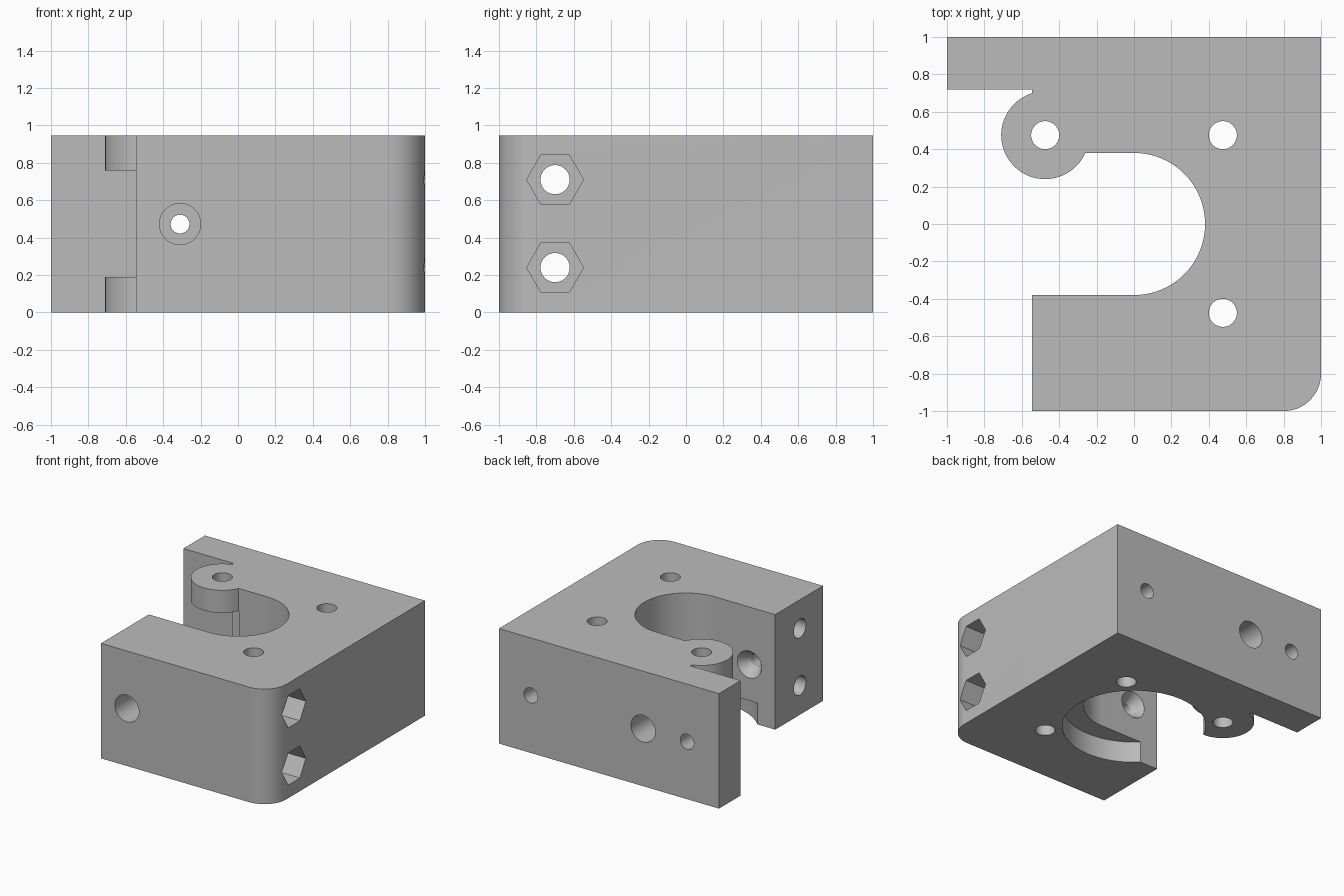
import bpy, bmesh
from math import radians, cos, sin, pi, asin, degrees
from mathutils import Matrix, Vector

cube = bpy.data.objects.get("Cube")
if cube:
    bpy.data.objects.remove(cube, do_unlink=True)

HEIGHT = 0.945
MID = HEIGHT / 2
SCREW = 0.475        # screw hole offset from the centre
SLOT = 0.38          # half width of the slot
EAR = 0.235          # radius of the hinge ear
END = -0.545         # left end of the main block

grey = bpy.data.materials.new("light_grey_plastic")
grey.use_nodes = True
COLOUR = (0.5, 0.5, 0.5, 1)
grey.diffuse_color = COLOUR
grey.node_tree.nodes["Principled BSDF"].inputs["Base Color"].default_value = COLOUR


def arc(cx, cy, r, start, stop, steps):
    angles = [radians(start + (stop - start) * i / steps) for i in range(steps + 1)]
    return [(cx + r * cos(a), cy + r * sin(a)) for a in angles]


def make_object(name, bm):
    bmesh.ops.recalc_face_normals(bm, faces=bm.faces)
    mesh = bpy.data.meshes.new(name)
    bm.to_mesh(mesh)
    bm.free()
    mesh.materials.append(grey)
    obj = bpy.data.objects.new(name, mesh)
    bpy.context.collection.objects.link(obj)
    return obj


# Main block outline: back plate, hinge ear, rounded slot and rounded front corner
ear_top = 90 + degrees(asin((-SCREW - END) / EAR))
ear_end = 360 - degrees(asin((SCREW - SLOT) / EAR))
outline = [(-1, 1), (-1, 0.72), (END, 0.72)]
outline += arc(-SCREW, SCREW, EAR, ear_top, ear_end, 48)
outline += arc(0, 0, SLOT, 90, -90, 48)
outline += [(END, -SLOT), (END, -1)]
outline += arc(0.8, -0.8, 0.2, -90, 0, 20)
outline += [(1, 1)]

bm = bmesh.new()
base = bm.faces.new([bm.verts.new((x, y, 0)) for x, y in outline])
top = bmesh.ops.extrude_face_region(bm, geom=[base])["geom"]
bmesh.ops.translate(bm, vec=(0, 0, HEIGHT),
                    verts=[v for v in top if isinstance(v, bmesh.types.BMVert)])
block = make_object("mount_block", bm)


def cut(name, start, end, r1, r2=None, sides=48, turn=0):
    """Subtract a round or polygonal bar running from start to end."""
    start, end = Vector(start), Vector(end)
    axis = end - start
    place = (Matrix.Translation((start + end) / 2)
             @ axis.to_track_quat('Z', 'Y').to_matrix().to_4x4()
             @ Matrix.Rotation(turn, 4, 'Z'))
    bm = bmesh.new()
    bmesh.ops.create_cone(bm, cap_ends=True, segments=sides, radius1=r1,
                          radius2=r1 if r2 is None else r2,
                          depth=axis.length, matrix=place)
    cutter = make_object(name, bm)
    cutter.hide_render = True
    mod = block.modifiers.new(name, 'BOOLEAN')
    mod.operation = 'DIFFERENCE'
    mod.solver = 'EXACT'
    mod.object = cutter
    bpy.context.view_layer.objects.active = block
    bpy.ops.object.modifier_apply(modifier=name)
    bpy.data.objects.remove(cutter, do_unlink=True)


# Hinge gap between the two ears, and the round recess underneath
cut("hinge_gap", (-SCREW, SCREW, 0.19), (-SCREW, SCREW, 0.76), EAR + 0.002, sides=96)
cut("bottom_recess", (0, 0, -0.1), (0, 0, 0.175), 0.54, sides=96)

# Vertical screw holes
for x, y in ((SCREW, SCREW), (SCREW, -SCREW), (-SCREW, SCREW)):
    cut("screw_hole", (x, y, -0.1), (x, y, HEIGHT + 0.1), 0.075)

# Feed path: front socket, narrow bore, flared inner mouth and wide back hole
FEED = -0.31
cut("feed_bore", (FEED, -1.1, MID), (FEED, 0, MID), 0.05)
cut("front_socket", (FEED, -1.1, MID), (FEED, -0.63, MID), 0.11)
cut("feed_flare", (FEED, -SLOT - 0.09, MID), (FEED, -SLOT + 0.003, MID), 0.05, 0.112)
cut("back_hole", (FEED, 1.1, MID), (FEED, 0.5, MID), 0.11)

# Blind mounting holes in the back
for x in (-0.71, 0.71):
    cut("back_blind_hole", (x, 1.1, MID), (x, 0.78, MID), 0.062)

# Cross bolts with hexagonal nut pockets on the right side
for z in (0.24, 0.71):
    cut("bolt_hole", (-0.7, -0.7, z), (1.1, -0.7, z), 0.078)
    cut("nut_pocket", (0.72, -0.7, z), (1.1, -0.7, z), 0.152, sides=6, turn=pi / 2)

# Smooth curved walls, keep hard edges
bpy.ops.object.select_all(action='DESELECT')
block.select_set(True)
bpy.context.view_layer.objects.active = block
bpy.ops.object.shade_smooth_by_angle(angle=radians(30))
